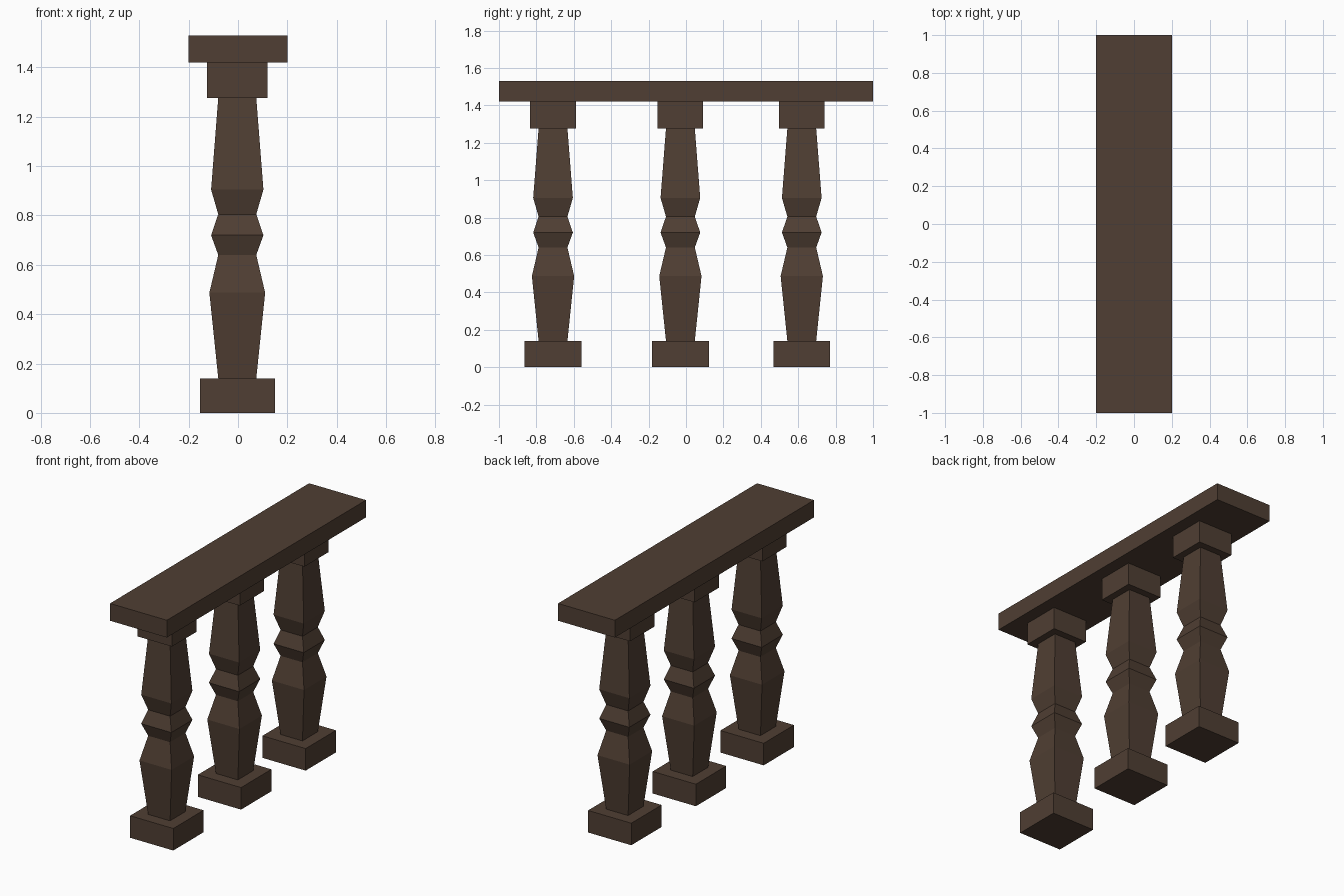
import bpy, bmesh

if "Cube" in bpy.data.objects:
    bpy.data.objects.remove(bpy.data.objects["Cube"])

wood = bpy.data.materials.new("dark_wood")
wood.diffuse_color = (0.08, 0.049, 0.033, 1)
wood.use_nodes = True
wood.node_tree.nodes["Principled BSDF"].inputs["Base Color"].default_value = wood.diffuse_color


def stack(name, levels, centre):
    """Loft rectangles given as (z, half_x, half_y) into a closed solid."""
    bm = bmesh.new()
    rings = [[bm.verts.new((sx * hx, sy * hy, z))
              for sx, sy in ((-1, -1), (1, -1), (1, 1), (-1, 1))]
             for z, hx, hy in levels]
    for a, b in zip(rings, rings[1:]):
        for i in range(4):
            j = (i + 1) % 4
            bm.faces.new((a[i], a[j], b[j], b[i]))
    bm.faces.new(rings[0][::-1])
    bm.faces.new(rings[-1])
    mesh = bpy.data.meshes.new(name)
    bm.to_mesh(mesh)
    bm.free()
    mesh.materials.append(wood)
    obj = bpy.data.objects.new(name, mesh)
    obj.location = (centre[0], centre[1], 0)
    bpy.context.collection.objects.link(obj)
    return obj


# Square turned profile of a baluster: height, half width
PROFILE = [(0.14, 0.077), (0.487, 0.113), (0.64, 0.077), (0.72, 0.106),
           (0.805, 0.077), (0.905, 0.106), (1.277, 0.077)]

# Three balusters: plinth, shaft and capital block
for n, y in enumerate((-0.711, -0.03, 0.619), 1):
    c = (-0.003, y)
    stack(f"plinth_{n}", [(0, 0.152, 0.152), (0.14, 0.152, 0.152)], c)
    stack(f"shaft_{n}", [(z, h, h) for z, h in PROFILE], c)
    stack(f"capital_{n}", [(1.277, 0.122, 0.122), (1.42, 0.122, 0.122)], c)

# Flat handrail on top
stack("handrail", [(1.42, 0.2, 1.0), (1.53, 0.2, 1.0)], (0, 0))
